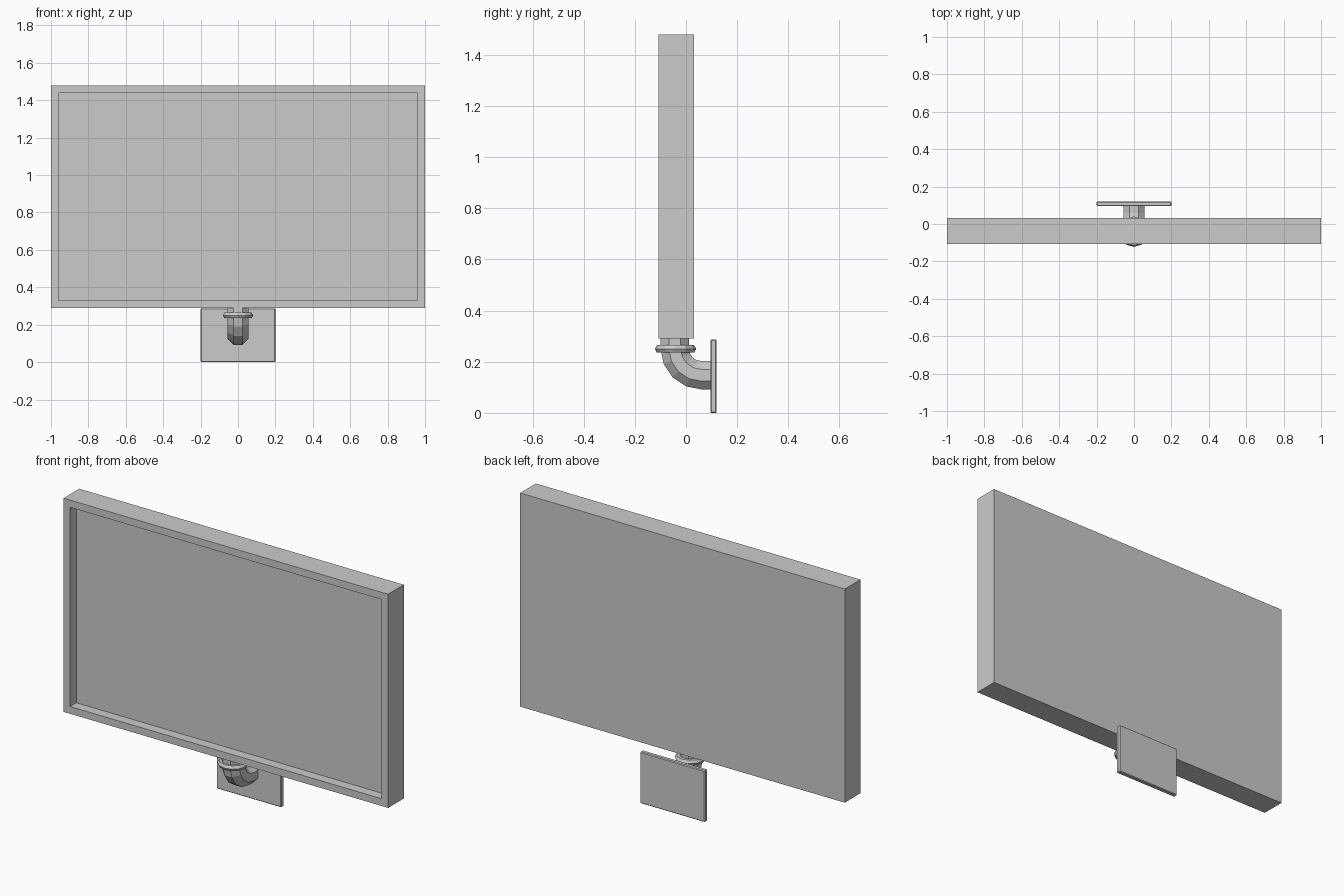
import bpy, bmesh, math
from mathutils import Vector

if "Cube" in bpy.data.objects:
    bpy.data.objects.remove(bpy.data.objects["Cube"])


def make_object(name, bm):
    bmesh.ops.recalc_face_normals(bm, faces=bm.faces)
    mesh = bpy.data.meshes.new(name)
    bm.to_mesh(mesh)
    bm.free()
    obj = bpy.data.objects.new(name, mesh)
    bpy.context.collection.objects.link(obj)
    return obj


def box(lo, hi):
    bm = bmesh.new()
    bmesh.ops.create_cube(bm, size=1)
    for v in bm.verts:
        v.co = Vector([(a + b) / 2 + c * (b - a) for a, b, c in zip(lo, hi, v.co)])
    return bm


# Display panel with a recessed front screen
bm = box((-1, -0.107, 0.29), (1, 0.031, 1.48))
bm.normal_update()
front = min(bm.faces, key=lambda f: f.calc_center_median().y)
bmesh.ops.inset_region(bm, faces=[front], thickness=0.057)
inner = bmesh.ops.extrude_discrete_faces(bm, faces=[front])["faces"][0]
bmesh.ops.translate(bm, verts=inner.verts, vec=(0, 0.055, 0))
make_object("screen_panel", bm)

# Wall plate with slightly softened edges
plate = make_object("wall_plate", box((-0.2, 0.095, 0), (0.2, 0.12, 0.287)))
bev = plate.modifiers.new("edge", "BEVEL")
bev.width = 0.004
bev.segments = 1

# Eight-sided elbow pipe swept from the panel down and back to the plate
SIDES, RADIUS, BEND = 8, 0.06, 0.105
PIPE_Y, PIPE_Z = -0.044, 0.147
stations = [(PIPE_Y, 0.30, 0.0)]
for i in range(5):
    a = math.radians(90) * i / 4
    stations.append((PIPE_Y + BEND * (1 - math.cos(a)),
                     PIPE_Z + BEND * (1 - math.sin(a)), a))
stations.append((0.10, PIPE_Z, math.radians(90)))
bm = bmesh.new()
rings = []
for y, z, a in stations:
    ring = []
    for k in range(SIDES):
        t = 2 * math.pi * (k + 0.5) / SIDES
        s = RADIUS * math.sin(t)
        ring.append(bm.verts.new((RADIUS * math.cos(t),
                                  y + s * math.cos(a), z + s * math.sin(a))))
    rings.append(ring)
for r0, r1 in zip(rings, rings[1:]):
    for k in range(SIDES):
        n = (k + 1) % SIDES
        bm.faces.new((r0[k], r0[n], r1[n], r1[k]))
bm.faces.new(rings[0])
bm.faces.new(rings[-1])
make_object("elbow_pipe", bm)

# Collar ring around the top of the pipe
bpy.ops.mesh.primitive_torus_add(major_segments=12, minor_segments=6,
                                 major_radius=0.064, minor_radius=0.017,
                                 location=(0, -0.041, 0.25))
bpy.context.object.name = "pipe_collar"
